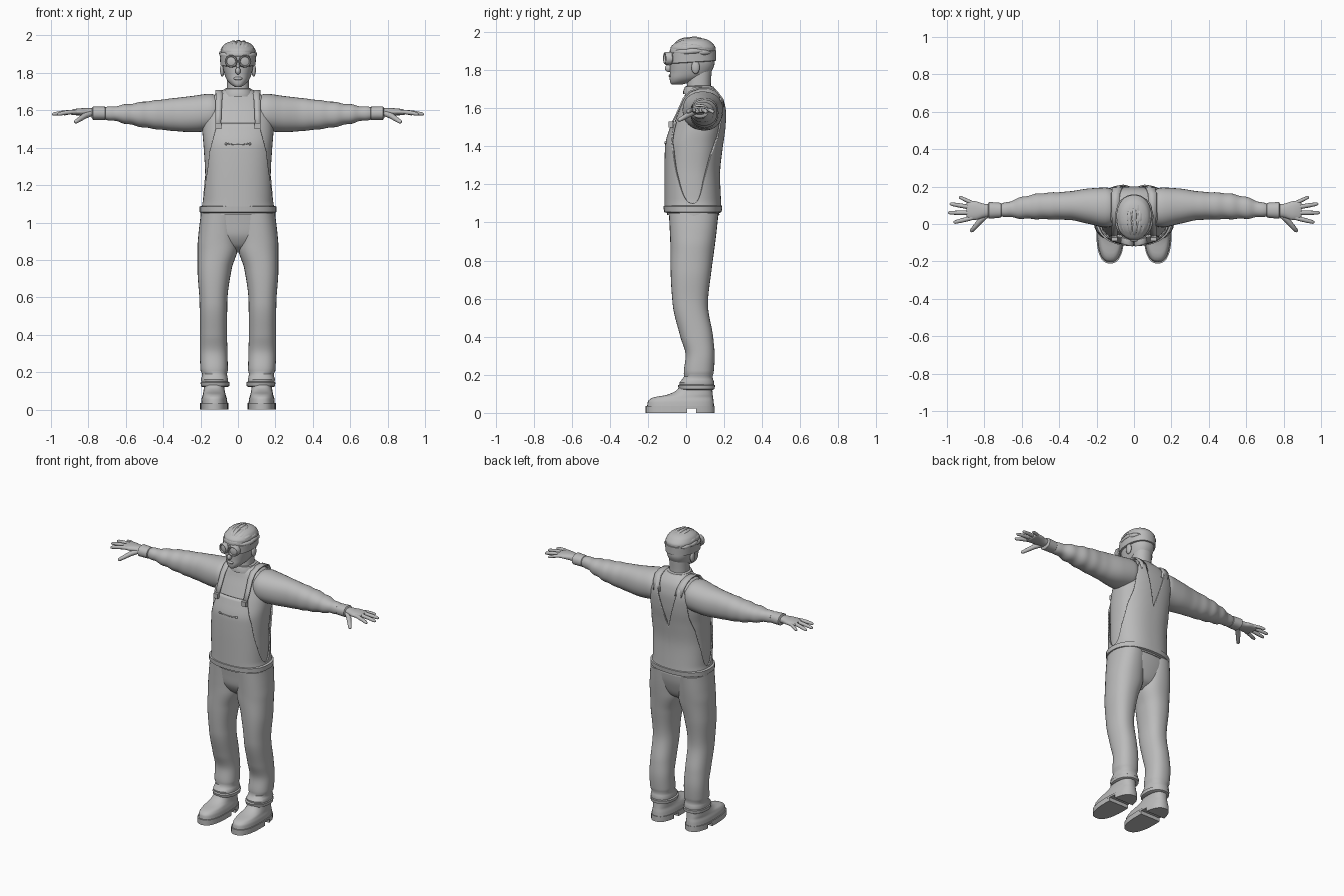
import bpy, bmesh, math, random
from mathutils import Vector

random.seed(4)
if "Cube" in bpy.data.objects:
    bpy.data.objects.remove(bpy.data.objects["Cube"])

GREY = (0.5, 0.5, 0.5, 1)
mat = bpy.data.materials.new("plain grey")
mat.use_nodes = True
mat.diffuse_color = GREY
mat.node_tree.nodes["Principled BSDF"].inputs["Base Color"].default_value = GREY


def finish(name, bm, mirror=False, thick=0, angle=40):
    bmesh.ops.recalc_face_normals(bm, faces=bm.faces)
    me = bpy.data.meshes.new(name)
    bm.to_mesh(me)
    bm.free()
    me.materials.append(mat)
    ob = bpy.data.objects.new(name, me)
    bpy.context.collection.objects.link(ob)
    bpy.ops.object.select_all(action='DESELECT')
    ob.select_set(True)
    bpy.context.view_layer.objects.active = ob
    bpy.ops.object.shade_smooth_by_angle(angle=math.radians(angle))
    if thick:
        s = ob.modifiers.new("thickness", 'SOLIDIFY')
        s.thickness, s.offset = thick, 0
    if mirror:
        m = ob.modifiers.new("mirror", 'MIRROR')
        m.use_mirror_merge = False
    return ob


def sample(rows, t):
    """Monotone smooth interpolation of rows keyed by their first value."""
    n = len(rows)
    i = max(k for k in range(n - 1) if rows[k][0] <= t or k == 0)
    h = rows[i + 1][0] - rows[i][0]
    u = min(max((t - rows[i][0]) / h, 0), 1)
    slope = lambda k, c: (rows[k + 1][c] - rows[k][c]) / (rows[k + 1][0] - rows[k][0])

    def tangent(k, c):
        if k == 0 or k == n - 1:
            return slope(min(k, n - 2), c)
        a, b = slope(k - 1, c), slope(k, c)
        return 2 * a * b / (a + b) if a * b > 0 else 0
    out = []
    for c in range(1, len(rows[0])):
        p, q = rows[i][c], rows[i + 1][c]
        out.append(p + (q - p) * u * u * (3 - 2 * u)
                   + h * u * (1 - u) * ((1 - u) * tangent(i, c) - u * tangent(i + 1, c)))
    return out


def oval(a0, a1, b0, b1, ang, e):
    c, s = math.cos(ang), math.sin(ang)
    f = lambda v: math.copysign(abs(v) ** (2 / e), v)
    return (a0 + a1) / 2 + (a1 - a0) / 2 * f(c), (b0 + b1) / 2 + (b1 - b0) / 2 * f(s)


def loft(name, rows, axis='z', e=2.2, steps=24, seg=32, mirror=False, smooth=True, ripple=None, clamp=None):
    """Stack of ovals along an axis; each row is position, then both extents."""
    bm = bmesh.new()
    rings = []
    lo, hi = rows[0][0], rows[-1][0]
    ts = [lo + (hi - lo) * k / steps for k in range(steps + 1)] if smooth else [r[0] for r in rows]
    for t in ts:
        box = list(sample(rows, t))
        if ripple:
            w = ripple(t)
            box = [box[0] - w, box[1] + w, box[2] - w, box[3] + w]
        ring = []
        for k in range(seg):
            a, b = oval(*box, math.tau * k / seg, e)
            if clamp:
                b = min(max(b, clamp[0]), clamp[1])
            ring.append(bm.verts.new((a, b, t) if axis == 'z' else (t, a, b)))
        rings.append(ring)
    for r, s in zip(rings, rings[1:]):
        for k in range(seg):
            j = (k + 1) % seg
            bm.faces.new((r[k], r[j], s[j], s[k]))
    bm.faces.new(rings[0])
    bm.faces.new(rings[-1])
    return finish(name, bm, mirror)


def tubes(name, paths, depth, res=3):
    """Round strands; each path point is x, y, z and relative radius."""
    cu = bpy.data.curves.new(name, 'CURVE')
    cu.dimensions, cu.bevel_depth, cu.bevel_resolution, cu.use_fill_caps = '3D', depth, res, True
    for pts in paths:
        sp = cu.splines.new('POLY')
        sp.points.add(len(pts) - 1)
        sp.use_smooth = True
        for p, q in zip(sp.points, pts):
            p.co, p.radius = (*q[:3], 1), q[3]
    cu.materials.append(mat)
    ob = bpy.data.objects.new(name, cu)
    bpy.context.collection.objects.link(ob)


def ball(name, at, size, mirror=False):
    bm = bmesh.new()
    bmesh.ops.create_uvsphere(bm, u_segments=16, v_segments=10, radius=1)
    for v in bm.verts:
        v.co = Vector(at) + v.co * Vector(size)
    finish(name, bm, mirror)


def sym(z, w, front, back):
    return (z, -w, w, front, back)


# Shirt body
TORSO = [sym(1.04, .19, -.1, .175), sym(1.12, .175, -.1, .17), sym(1.25, .175, -.1, .165),
         sym(1.4, .183, -.097, .18), sym(1.5, .19, -.07, .195), sym(1.58, .19, -.04, .2),
         sym(1.65, .17, -.012, .188), sym(1.69, .11, .0, .165), sym(1.72, .06, .02, .13)]
loft("shirt_body", TORSO, e=2.4, steps=40, seg=48)

# Overalls top, with a bib in front, deep side openings and a notch behind
BIB = [(0, 1.53), (.56, 1.53), (.6, 1.49), (.78, 1.38), (.92, 1.22), (1, 1.1)]
BACK = [(0, 1.37), (.42, 1.65), (.62, 1.66), (.72, 1.45), (.85, 1.36), (.95, 1.22), (1, 1.1)]


def edge_height(table, c):
    for (a, za), (b, zb) in zip(table, table[1:]):
        if c <= b:
            return za + (zb - za) * (c - a) / (b - a)
    return table[-1][1]


bm = bmesh.new()
cols, levels, out = 144, 24, .009
grid = []
for k in range(cols):
    ang = math.tau * k / cols
    c = min(abs(math.cos(ang)) ** (2 / 2.4), 1)
    top = edge_height(BACK if math.sin(ang) > 0 else BIB, c)
    col = []
    for j in range(levels + 1):
        z = 1.06 + (top - 1.06) * j / levels
        x0, x1, y0, y1 = sample(TORSO, z)
        col.append(bm.verts.new((*oval(x0 - out, x1 + out, y0 - out, y1 + out, ang, 2.4), z)))
    grid.append(col)
for k in range(cols):
    p, q = grid[k], grid[(k + 1) % cols]
    for j in range(levels):
        bm.faces.new((p[j], q[j], q[j + 1], p[j + 1]))
finish("overalls_top", bm, thick=.009)

# Shoulder straps
bm = bmesh.new()
path = [(.08, .197, 1.6), (.09, .19, 1.65), (.098, .16, 1.69), (.1, .12, 1.705), (.1, .07, 1.705),
        (.1, .02, 1.687), (.102, -.014, 1.65), (.104, -.045, 1.58), (.105, -.078, 1.51)]
prev = None
for i, (x, y, z) in enumerate(path):
    w = .026 - .0015 * i
    pair = [bm.verts.new((x + s * w, y, z)) for s in (-1, 1)]
    if prev:
        bm.faces.new((prev[0], prev[1], pair[1], pair[0]))
    prev = pair
finish("shoulder_straps", bm, mirror=True, thick=.008)

# Buckles, bib pocket seam and rivets
bm = bmesh.new()
bmesh.ops.create_cube(bm, size=1)
for v in bm.verts:
    v.co = Vector((.105, -.08, 1.515)) + v.co * Vector((.032, .022, .032))
finish("strap_buckles", bm, mirror=True)
tubes("bib_pocket_seam", [[(x * .02, -.111, 1.416 + .0008 * x * x, 1) for x in range(-3, 4)]], .003)
ball("pocket_rivets", (.063, -.106, 1.42), (.007, .007, .007), True)

# Waistband
loft("waistband", [sym(1.05, .19, -.1, .175), sym(1.055, .205, -.116, .187), sym(1.085, .205, -.118, .19),
                   sym(1.092, .185, -.1, .175)], e=2.4, seg=48, smooth=False)

# Trousers: hips joining two legs
loft("hips", [sym(.84, .03, .0, .07), sym(.88, .12, -.05, .125), sym(.94, .18, -.078, .15),
              sym(1.0, .2, -.085, .165), sym(1.06, .2, -.092, .172)], e=2.4)
loft("legs", [(.13, .058, .19, -.03, .143), (.165, .052, .198, -.035, .148), (.185, .06, .19, -.01, .138),
              (.21, .054, .2, -.012, .145), (.3, .056, .203, -.002, .15), (.4, .058, .203, -.03, .142),
              (.57, .057, .205, -.07, .115), (.75, .034, .216, -.081, .134), (.87, .0, .216, -.082, .15),
              (.95, .0, .21, -.085, .16), (1.05, .0, .198, -.09, .17)], e=2.3, steps=60, mirror=True)
loft("trouser_cuffs", [(.12, .058, .19, -.025, .14), (.125, .047, .198, -.038, .15), (.145, .045, .2, -.043, .152),
                       (.152, .058, .19, -.03, .14)], smooth=False, mirror=True)

# Boots: upper, welt and split tread
loft("boot_uppers", [(.03, .056, .197, -.205, .147), (.06, .06, .194, -.2, .145), (.08, .066, .188, -.175, .142),
                     (.095, .07, .185, -.1, .14), (.115, .072, .182, -.055, .138), (.15, .072, .18, -.025, .136)],
     e=2.5, mirror=True)
for name, z0, z1, clamp in (("boot_welts", .024, .036, (-1, 1)), ("front_treads", 0, .025, (-1, .005)),
                            ("boot_heels", 0, .025, (.052, 1))):
    loft(name, [(z, .052, .202, -.212, .15) for z in (z0, z1)], e=2.5, smooth=False, mirror=True, clamp=clamp)

# Sleeves with folds towards the wrist, and cuffs
loft("sleeves", [(.07, .01, .16, 1.51, 1.66), (.15, -.018, .195, 1.49, 1.688), (.24, .0, .19, 1.483, 1.677),
                 (.35, .022, .174, 1.49, 1.664), (.5, .026, .164, 1.508, 1.646), (.62, .03, .138, 1.533, 1.628),
                 (.69, .04, .112, 1.548, 1.618), (.72, .042, .108, 1.552, 1.614)], axis='x', steps=56, mirror=True,
     ripple=lambda x: .003 * math.sin(x * 75) * min(max((x - .3) * 3, 0), 1))
loft("sleeve_cuffs", [(.705, .045, .105, 1.555, 1.612), (.712, .034, .113, 1.548, 1.619),
                      (.775, .028, .118, 1.549, 1.621), (.782, .04, .106, 1.56, 1.61)],
     axis='x', smooth=False, mirror=True)

# Hands
loft("palms", [(.76, .04, .104, 1.565, 1.61), (.8, .035, .108, 1.568, 1.612), (.85, .022, .122, 1.573, 1.61),
               (.885, .022, .124, 1.574, 1.604), (.895, .035, .11, 1.58, 1.6)], axis='x', mirror=True)
fingers = []
for s in (-1, 1):
    for y0, x1, y1, r in ((.034, .965, .008, 1), (.06, .995, .06, 1), (.087, .985, .108, 1), (.11, .935, .145, .85)):
        fingers.append([(s * (.86 + (x1 - .86) * u), y0 + (y1 - y0) * u, 1.592 - .014 * u * u, r * k)
                        for u, k in ((0, 1), (.3, 1.05), (.6, 1), (.9, .85), (.97, .6), (1, .2))])
    fingers.append([(s * x, y, z, k) for x, y, z, k in ((.785, .05, 1.583, 1.3), (.82, .02, 1.57, 1.35),
                                                      (.85, -.015, 1.55, 1.1), (.868, -.036, 1.538, .9),
                                                      (.873, -.042, 1.535, .3))])
tubes("fingers", fingers, .0115)

# Neck, collar and head
loft("neck", [sym(1.66, .07, -.0, .145), sym(1.72, .06, .005, .13), sym(1.8, .06, .01, .135)])
loft("collar", [sym(1.675, .085, -.015, .158), sym(1.69, .083, -.015, .156), sym(1.715, .072, -.005, .142),
                sym(1.716, .062, .005, .13)], smooth=False)
loft("head", [sym(1.725, .016, -.075, -.02), sym(1.735, .034, -.083, .02), sym(1.76, .058, -.086, .09),
              sym(1.79, .071, -.084, .132), sym(1.84, .083, -.085, .15), sym(1.9, .087, -.086, .15),
              sym(1.94, .078, -.06, .135), sym(1.965, .04, -.01, .09)], e=2.3, steps=30)
ball("nose", (0, -.09, 1.81), (.014, .021, .02))
ball("nose_bridge", (0, -.085, 1.832), (.009, .014, .028))
ball("lips", (0, -.083, 1.77), (.024, .008, .009))
ball("ears", (.084, .05, 1.815), (.012, .022, .035), True)

# Goggles: strap, frames and lenses
strap = loft("goggle_strap", [sym(1.84, .085, -.085, .148), sym(1.843, .094, -.093, .157),
                              sym(1.895, .097, -.093, .158), sym(1.898, .087, -.085, .15)], smooth=False, seg=48)
for v in strap.data.vertices:
    v.co.z += .06 * (v.co.y - .03)
bm = bmesh.new()
profile = [(.022, -.07), (.033, -.08), (.034, -.106), (.03, -.113), (.025, -.112), (.023, -.103), (.012, -.106)]
rings = [[bm.verts.new((.037 + r * math.cos(a), y + .25 * r * math.cos(a), 1.862 + r * math.sin(a)))
          for a in (math.tau * k / 24 for k in range(24))] for r, y in profile]
for p, q in zip(rings, rings[1:]):
    for k in range(24):
        bm.faces.new((p[k - 1], p[k], q[k], q[k - 1]))
bm.faces.new(rings[-1])
finish("goggle_lenses", bm, mirror=True)

# Hair: cap with swept-back locks
loft("hair_cap", [sym(1.88, .088, -.082, .153), sym(1.915, .092, -.082, .155), sym(1.945, .08, -.055, .135),
                  sym(1.965, .05, -.015, .1), sym(1.97, .015, .02, .06)])
locks = []
for start, length, count in ((28, 75, 9), (65, 60, 9), (98, 48, 10)):
    for i in range(count):
        tilt = math.radians(-78 + 156 * i / (count - 1) + random.uniform(-5, 5))
        span = length * random.uniform(.85, 1.1)
        pts = []
        for j in range(8):
            u = j / 7
            t = math.radians(start + span * u)
            lift = .97 + .12 * u * u
            pts.append((.09 * lift * math.sin(t) * math.sin(tilt), .035 - .118 * lift * math.cos(t),
                        1.885 + .078 * lift * math.sin(t) * math.cos(tilt), math.sin(math.pi * (.12 + .86 * u))))
        locks.append(pts)
tubes("hair_locks", locks, .016, 1)
